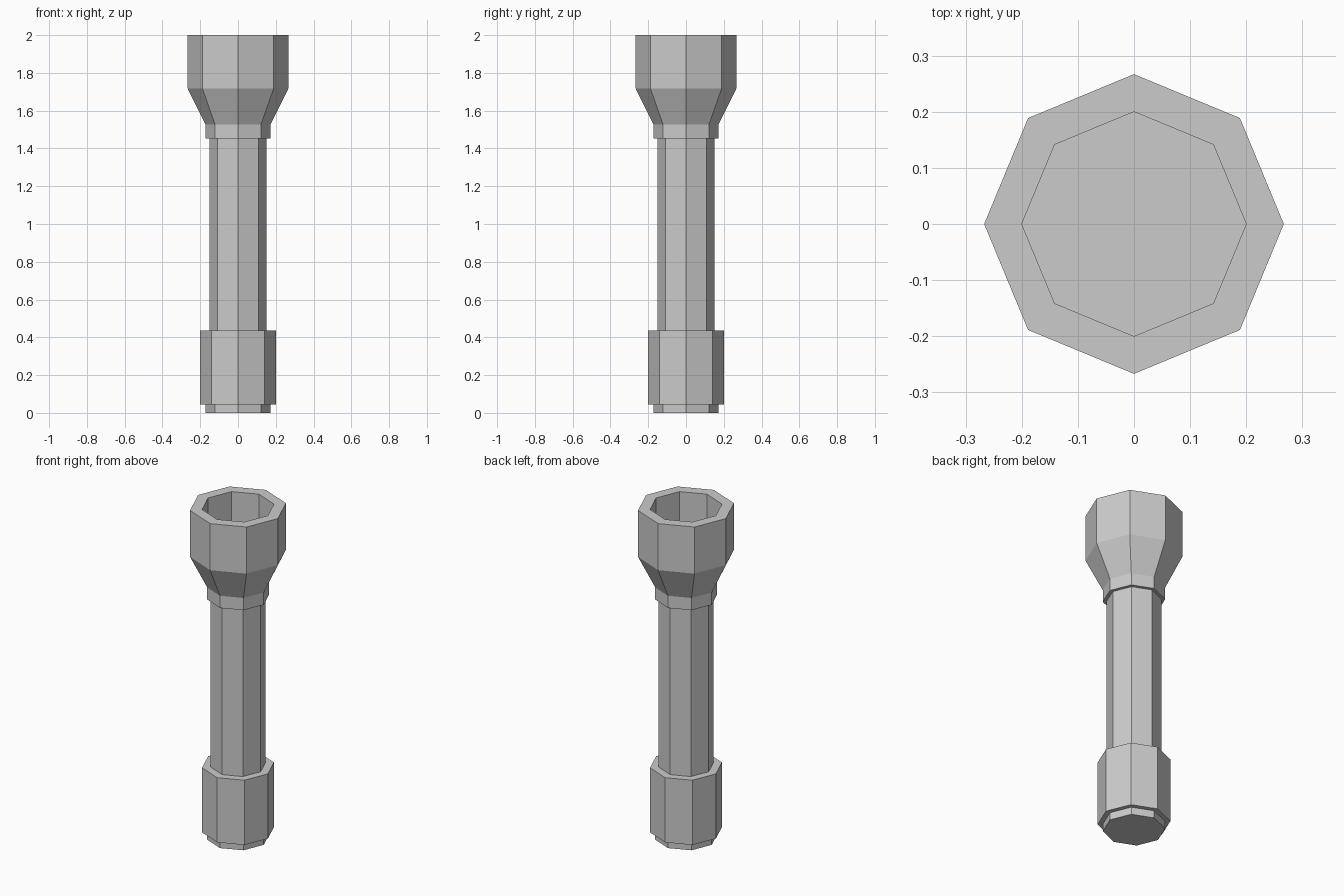
import bpy, bmesh
from math import cos, sin, pi

if "Cube" in bpy.data.objects:
    bpy.data.objects.remove(bpy.data.objects["Cube"])

SIDES = 8


def lathe(name, profile, cap_start=False, cap_end=False):
    """Sweep (radius, z) points round the z axis as flat eight-sided rings."""
    bm = bmesh.new()
    rings = [[bm.verts.new((r * cos(2 * pi * i / SIDES), r * sin(2 * pi * i / SIDES), z))
              for i in range(SIDES)] for r, z in profile]
    for a, b in zip(rings, rings[1:]):
        for i in range(SIDES):
            j = (i + 1) % SIDES
            bm.faces.new((a[i], a[j], b[j], b[i]))
    if cap_start:
        bm.faces.new(rings[0][::-1])
    if cap_end:
        bm.faces.new(rings[-1])
    mesh = bpy.data.meshes.new(name)
    bm.to_mesh(mesh)
    bm.free()
    obj = bpy.data.objects.new(name, mesh)
    bpy.context.collection.objects.link(obj)
    return obj


# Tail cap with a stepped end, closed underneath
lathe("tail_cap", [(0.172, 0), (0.172, 0.045), (0.2, 0.045), (0.2, 0.437), (0.152, 0.437)],
      cap_start=True)

# Slim handle between tail cap and head
lathe("handle", [(0.152, 0.437), (0.152, 1.453)])

# Collar, flared head and rim
lathe("head", [(0.152, 1.453), (0.172, 1.453), (0.172, 1.527), (0.267, 1.718),
               (0.267, 2.0), (0.2, 2.0)])

# Recessed socket with a flat lens at the bottom
lathe("lens_recess", [(0.2, 2.0), (0.2, 1.718)], cap_end=True)
